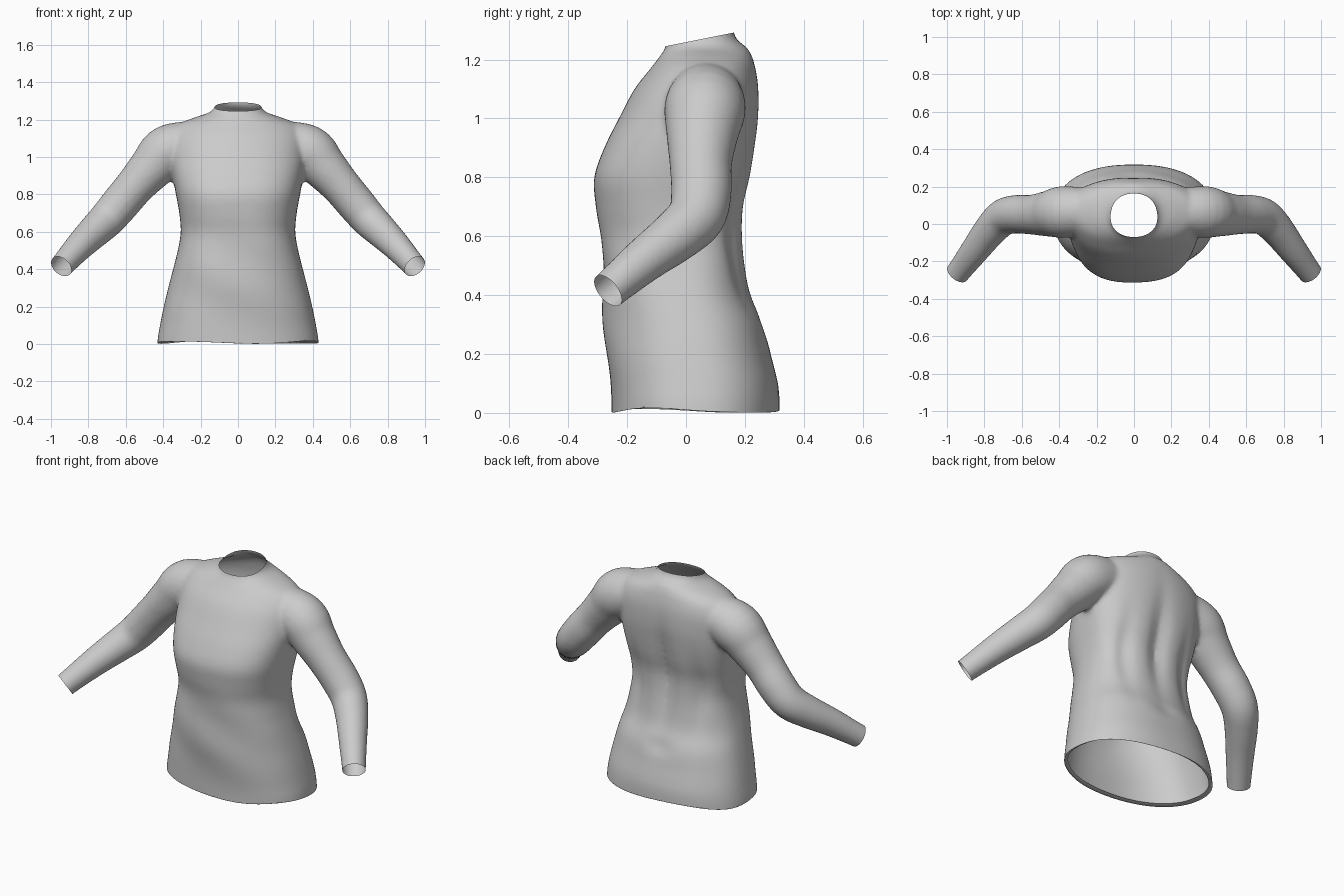
import bpy, bmesh, math
from mathutils import Vector

if "Cube" in bpy.data.objects:
    bpy.data.objects.remove(bpy.data.objects["Cube"])


def spline(keys, steps):
    """Catmull-Rom interpolation of rows of numbers."""
    out = []
    n = len(keys)
    for i in range(n - 1):
        a, b, c, d = (keys[max(0, min(n - 1, i + k))] for k in (-1, 0, 1, 2))
        for j in range(steps):
            t = j / steps
            out.append([0.5 * (2 * q + (r - p) * t + (2 * p - 5 * q + 4 * r - s) * t * t
                               + (3 * q - p - 3 * r + s) * t ** 3)
                        for p, q, r, s in zip(a, b, c, d)])
    out.append(list(keys[-1]))
    return out


def loft(bm, rings):
    """Closed solid through a stack of rings."""
    loops = [[bm.verts.new(p) for p in ring] for ring in rings]
    n = len(loops[0])
    for a, b in zip(loops, loops[1:]):
        for i in range(n):
            bm.faces.new((a[i], a[(i + 1) % n], b[(i + 1) % n], b[i]))
    bm.faces.new(loops[0][::-1])
    bm.faces.new(loops[-1])


def bump(v, centre, width):
    return math.exp(-((v - centre) / width) ** 2)


# Torso sections: z, half width, front y, back y, y of the sides, roundness
TORSO = [
    (-0.08, 0.435, -0.25, 0.315, 0.04, 0.86),
    (0.02, 0.43, -0.253, 0.318, 0.04, 0.86),
    (0.10, 0.417, -0.258, 0.312, 0.04, 0.86),
    (0.20, 0.397, -0.268, 0.288, 0.03, 0.86),
    (0.30, 0.373, -0.278, 0.265, 0.02, 0.86),
    (0.40, 0.347, -0.283, 0.222, 0.0, 0.85),
    (0.50, 0.322, -0.285, 0.203, 0.0, 0.82),
    (0.60, 0.306, -0.288, 0.195, 0.0, 0.80),
    (0.70, 0.314, -0.304, 0.198, 0.0, 0.77),
    (0.80, 0.332, -0.312, 0.220, 0.01, 0.77),
    (0.90, 0.350, -0.278, 0.236, 0.03, 0.80),
    (1.00, 0.365, -0.228, 0.248, 0.05, 0.88),
    (1.10, 0.365, -0.175, 0.248, 0.07, 0.95),
    (1.17, 0.325, -0.120, 0.237, 0.07, 1.0),
    (1.21, 0.235, -0.090, 0.225, 0.07, 1.0),
    (1.24, 0.150, -0.070, 0.208, 0.06, 0.95),
    (1.28, 0.120, -0.066, 0.165, 0.05, 0.9),
    (1.36, 0.116, -0.066, 0.160, 0.05, 0.9),
]

# Sleeve centre line: x, y, z, radius
SLEEVE = [
    (0.20, 0.07, 1.08, 0.115),
    (0.37, 0.065, 1.035, 0.138),
    (0.46, 0.055, 0.945, 0.122),
    (0.55, 0.05, 0.845, 0.106),
    (0.63, 0.052, 0.750, 0.103),
    (0.70, 0.035, 0.668, 0.098),
    (0.77, -0.035, 0.600, 0.089),
    (0.85, -0.140, 0.520, 0.077),
    (0.945, -0.265, 0.415, 0.064),
    (1.02, -0.365, 0.333, 0.062),
]


def torso_ring(row, count=96):
    z, hw, front, back, side, p = row
    ring = []
    for i in range(count):
        a = 2 * math.pi * i / count
        c, s = math.cos(a), math.sin(a)
        x = hw * math.copysign(abs(c) ** p, c)
        y = side + (back - side if s > 0 else front - side) * math.copysign(abs(s) ** p, s) * \
            math.copysign(1, s)  if s > 0 else side - (side - front) * abs(s) ** p
        if s > 0:   # spine groove and hanging folds of the back
            y -= 0.03 * bump(x, 0, 0.05) * bump(z, 0.72, 0.25)
            y -= 0.02 * (bump(x, 0.2, 0.04) + bump(x, -0.2, 0.04)) * bump(z, 0.62, 0.2)
            y -= 0.012 * bump(x, 0, 0.08) * bump(z, 0.3, 0.04)
        else:       # faint pull lines over the stomach
            y += 0.006 * math.sin(16 * z + 9 * x) * bump(z, 0.4, 0.3) * abs(s)
        ring.append((x, y, z))
    return ring


def sleeve_rings(sign, count=40):
    rows = spline(SLEEVE, 5)
    pts = [Vector((sign * r[0], r[1], r[2])) for r in rows]
    rings = []
    for i, centre in enumerate(pts):
        d = (pts[min(i + 1, len(pts) - 1)] - pts[max(i - 1, 0)]).normalized()
        u = d.cross(Vector((0, 1, 0.3))).normalized()
        w = d.cross(u)
        rings.append([centre + rows[i][3] * (u * math.cos(2 * math.pi * k / count)
                                             + w * math.sin(2 * math.pi * k / count))
                      for k in range(count)])
    return rings


# Solid torso and sleeves, fused into one cloth surface
bm = bmesh.new()
loft(bm, [torso_ring(r) for r in spline(TORSO, 4)])
for sign in (1, -1):
    loft(bm, sleeve_rings(sign))
bmesh.ops.recalc_face_normals(bm, faces=bm.faces)
mesh = bpy.data.meshes.new("shirt")
bm.to_mesh(mesh)
bm.free()
shirt = bpy.data.objects.new("shirt", mesh)
bpy.context.collection.objects.link(shirt)
remesh = shirt.modifiers.new("fuse", 'REMESH')
remesh.mode = 'VOXEL'
remesh.voxel_size = 0.012
soften = shirt.modifiers.new("soften", 'SMOOTH')
soften.factor = 0.5
soften.iterations = 8
bm = bmesh.new()
bm.from_object(shirt, bpy.context.evaluated_depsgraph_get())
shirt.modifiers.clear()


def cut(point, normal, inside):
    """Open the cloth at a plane, only where inside(co) holds."""
    faces = [f for f in bm.faces if all(inside(v.co) for v in f.verts)]
    edges = {e for f in faces for e in f.edges}
    verts = {v for f in faces for v in f.verts}
    bmesh.ops.bisect_plane(bm, geom=list(verts) + list(edges) + faces, dist=1e-5,
                           plane_co=point, plane_no=normal, clear_outer=True)


# Neck, cuff and hem openings
cut((0, -0.06, 1.247), (0, -0.2, 1), lambda c: c.z > 1.2 and abs(c.x) < 0.2)
for sign in (1, -1):
    cut((sign * 0.945, -0.265, 0.415), (sign * 0.51, -0.67, -0.55),
        lambda c: c.x * sign > 0.8)
cut((0, 0, 0.005), (0, 0, -1), lambda c: c.z < 0.1)

# Hem turned under
hem = [e for e in bm.edges if e.is_boundary and e.verts[0].co.z < 0.05]
lip = bmesh.ops.extrude_edge_only(bm, edges=hem)["geom"]
for v in lip:
    if isinstance(v, bmesh.types.BMVert):
        v.co.x *= 0.95
        v.co.y = 0.03 + (v.co.y - 0.03) * 0.94
        v.co.z += 0.012
for v in bm.verts:   # gently uneven hem line
    if v.co.z < 0.12:
        v.co.z += (0.12 - v.co.z) / 0.12 * (0.008 * math.sin(7 * v.co.x + 9 * v.co.y) + 0.004)

bmesh.ops.recalc_face_normals(bm, faces=bm.faces)
bm.to_mesh(shirt.data)
bm.free()
shirt.data.polygons.foreach_set("use_smooth", [True] * len(shirt.data.polygons))
shirt.data.update()
